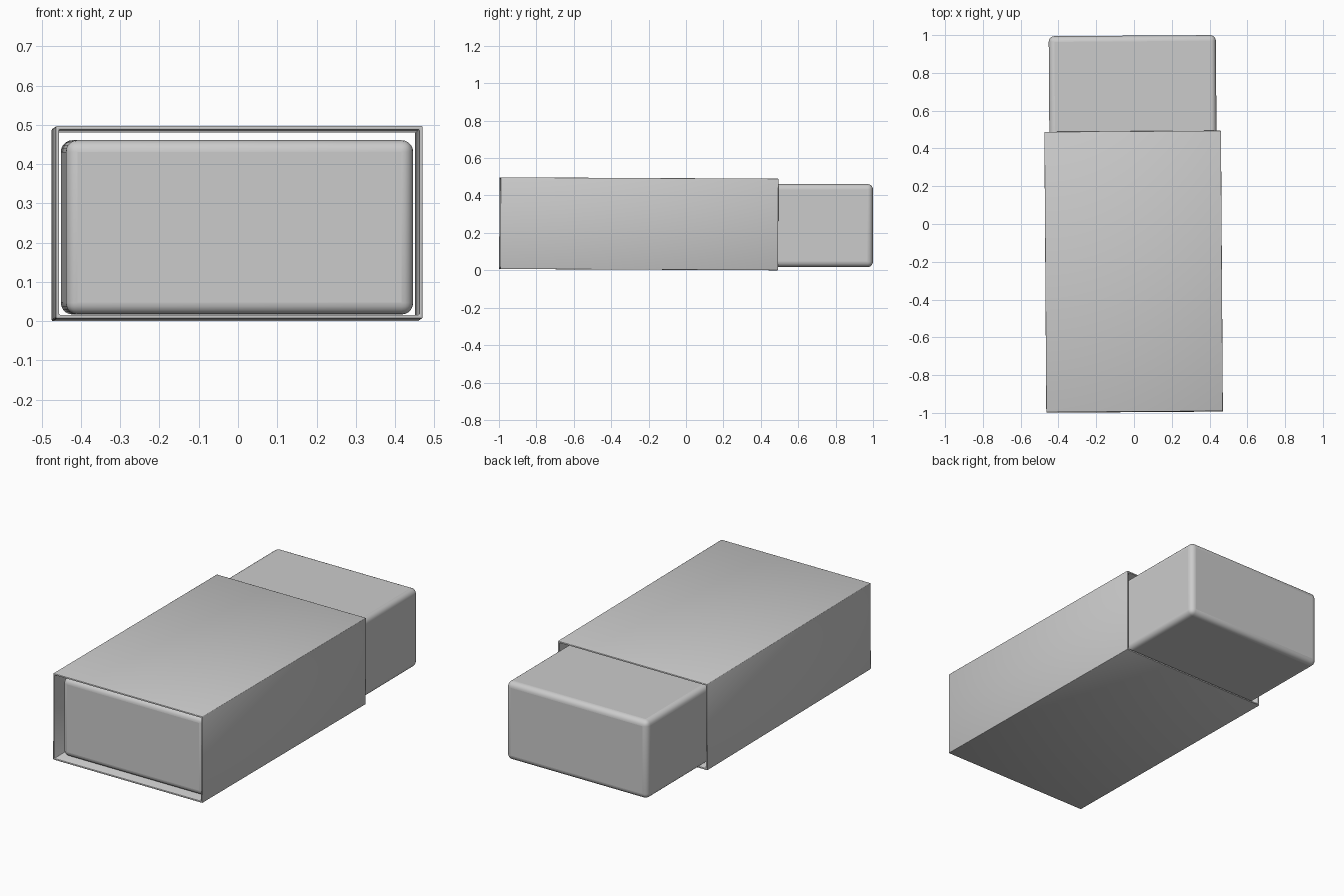
import bpy
import bmesh
from mathutils import Matrix

if "Cube" in bpy.data.objects:
    bpy.data.objects.remove(bpy.data.objects["Cube"])

YAW = 0.0068      # both parts sit very slightly askew
PITCH = -0.0047   # sleeve tips down a little toward the back


def add_object(name, bm, location, rotation):
    mesh = bpy.data.meshes.new(name)
    bm.to_mesh(mesh)
    bm.free()
    obj = bpy.data.objects.new(name, mesh)
    obj.location = location
    obj.rotation_euler = rotation
    bpy.context.collection.objects.link(obj)
    return obj


def smooth(obj, angle):
    bpy.ops.object.select_all(action='DESELECT')
    obj.select_set(True)
    bpy.context.view_layer.objects.active = obj
    bpy.ops.object.shade_smooth_by_angle(angle=angle)


def box(size):
    bm = bmesh.new()
    bmesh.ops.create_cube(bm, size=1, matrix=Matrix.Diagonal((*size, 1)))
    return bm


# Eraser block with softly rounded edges
eraser = add_object("eraser_block", box((0.885, 1.947, 0.444)),
                    (-0.0026, 0.0235, 0.239), (0, 0, YAW))
bevel = eraser.modifiers.new("rounded_edges", 'BEVEL')
bevel.width = 0.03
bevel.segments = 5
bevel.limit_method = 'NONE'
smooth(eraser, 0.7)

# Thin card sleeve, open at both ends
bm = box((0.935, 1.485, 0.49))
ends = [f for f in bm.faces if abs(f.normal.y) > 0.9]
bmesh.ops.delete(bm, geom=ends, context='FACES_ONLY')
sleeve = add_object("card_sleeve", bm, (-0.002, -0.2525, 0.2485), (PITCH, 0, YAW))
wall = sleeve.modifiers.new("card_thickness", 'SOLIDIFY')
wall.thickness = 0.009
wall.offset = -1
wall.use_even_offset = True
fold = sleeve.modifiers.new("soft_folds", 'BEVEL')
fold.width = 0.003
fold.segments = 2
fold.limit_method = 'ANGLE'
smooth(sleeve, 0.5)
